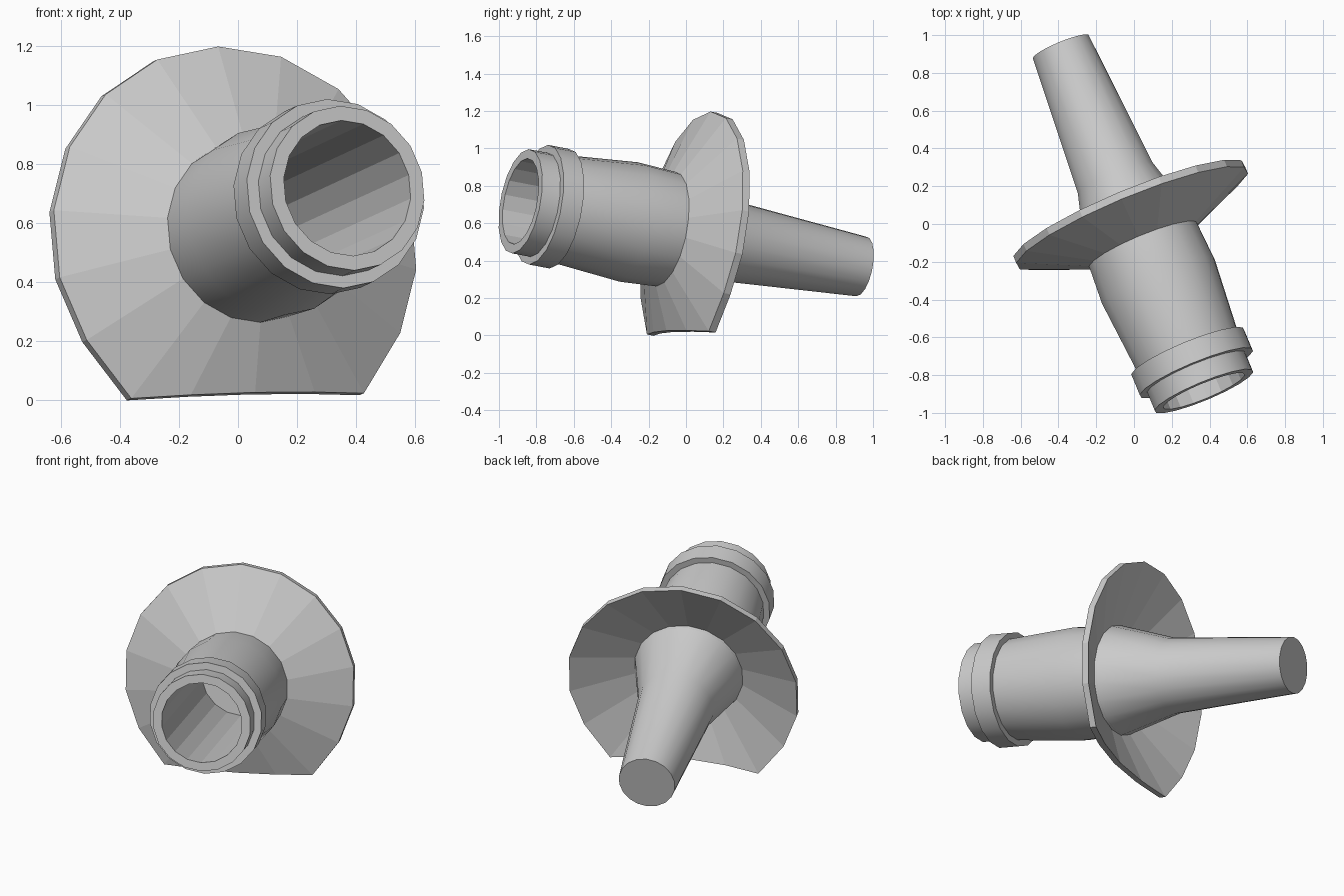
import bpy, bmesh, math
from mathutils import Matrix, Vector

if "Cube" in bpy.data.objects:
    bpy.data.objects.remove(bpy.data.objects["Cube"])

SIDES = 18

# Shared tilted axis: local x = sideways, y = up, z = toward the open end
d = Vector((0.378, -0.91, 0.174)).normalized()
r = Vector((-d.y, d.x, 0)).normalized()
u = d.cross(r)
frame = Matrix((r, u, d)).transposed().to_4x4()
frame = Matrix.Translation((-0.01, 0.03, 0.5425)) @ frame @ Matrix.Rotation(math.radians(1.2), 4, 'Z')


def lathe(name, profile, smooth=False, shape=None):
    """Spin (axial, radius) points; shape may adjust each vertex."""
    bm = bmesh.new()
    rings = []
    for t, rad in profile:
        if rad == 0:
            rings.append([bm.verts.new((0, 0, t))] * SIDES)
            continue
        ring = []
        for j in range(SIDES):
            a = math.pi / 2 + 2 * math.pi * j / SIDES
            p = Vector((rad * math.cos(a), rad * math.sin(a), t))
            ring.append(bm.verts.new(shape(p) if shape else p))
        rings.append(ring)
    for a, b in zip(rings, rings[1:]):
        for j in range(SIDES):
            k = (j + 1) % SIDES
            bm.faces.new(list(dict.fromkeys((a[j], a[k], b[k], b[j]))))
    bm.transform(frame)
    mesh = bpy.data.meshes.new(name)
    bm.to_mesh(mesh)
    bm.free()
    ob = bpy.data.objects.new(name, mesh)
    bpy.context.collection.objects.link(ob)
    if smooth:
        bpy.ops.object.select_all(action='DESELECT')
        ob.select_set(True)
        bpy.context.view_layer.objects.active = ob
        bpy.ops.object.shade_smooth_by_angle(angle=math.radians(30))
    return ob


# Bulged barrel with nozzle lip
lathe("barrel", [(0.10, 0.31), (0.16, 0.312), (0.37, 0.324), (0.78, 0.29),
                 (0.90, 0.283), (1.006, 0.283), (1.006, 0.233)], smooth=True)

# Raised collar behind the lip
lathe("collar", [(0.78, 0.28), (0.78, 0.325), (0.90, 0.325), (0.90, 0.28)], smooth=True)

# Faceted deep bore
lathe("bore", [(1.006, 0.233), (-0.05, 0.23), (-0.05, 0)])

# Tapering tail with flared root
lathe("tail", [(-0.997, 0), (-0.997, 0.162), (-0.23, 0.217), (0.12, 0.315)], smooth=True)


# Thin conical flange, flattened along the bottom
def flatten(p):
    if p.y < -0.45:
        old = p.xy.length
        p.y = -0.535
        p.z += (old - p.xy.length) * 0.45
    return p


lathe("flange", [(0.13, 0.28), (-0.04, 0.665), (0.0, 0.665), (0.16, 0.305)], shape=flatten)
